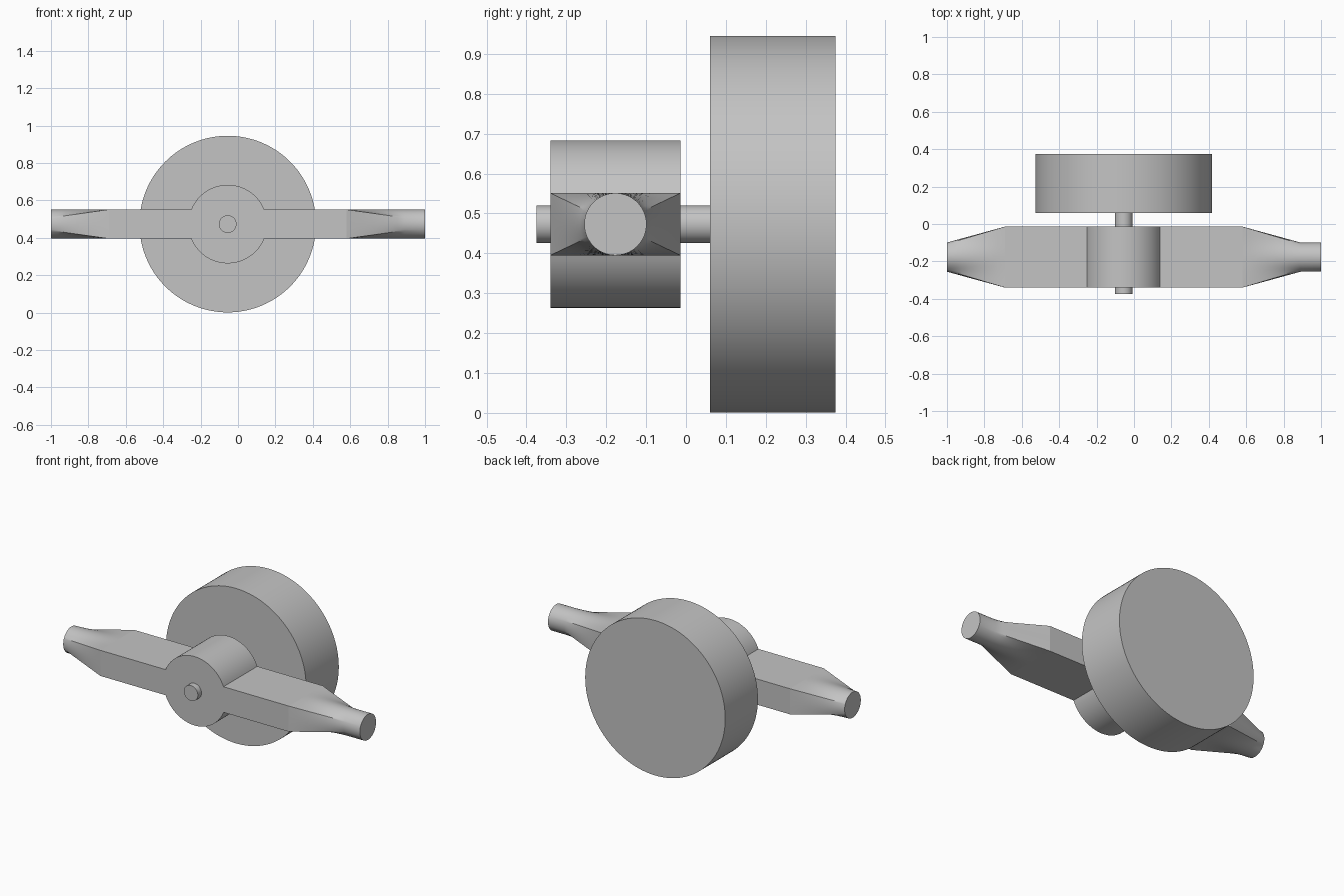
import bpy, bmesh, math
from mathutils import Matrix

cube = bpy.data.objects.get("Cube")
if cube:
    bpy.data.objects.remove(cube, do_unlink=True)

grey = bpy.data.materials.new("plain grey")
grey.use_nodes = True
colour = (0.55, 0.55, 0.55, 1)
grey.diffuse_color = colour
grey.node_tree.nodes["Principled BSDF"].inputs["Base Color"].default_value = colour

AXIS_X, AXIS_Z = -0.055, 0.473       # wheel axle
BAR_Y, HALF_Y, HALF_Z = -0.177, 0.163, 0.078
TIP_R = HALF_Z
HUB_R = 0.21


def finish(bm, name):
    bmesh.ops.recalc_face_normals(bm, faces=bm.faces)
    mesh = bpy.data.meshes.new(name)
    bm.to_mesh(mesh)
    bm.free()
    mesh.materials.append(grey)
    obj = bpy.data.objects.new(name, mesh)
    bpy.context.collection.objects.link(obj)
    bpy.ops.object.select_all(action='DESELECT')
    obj.select_set(True)
    bpy.context.view_layer.objects.active = obj
    bpy.ops.object.shade_smooth_by_angle(angle=math.radians(20))
    return obj


def disc(name, radius, y0, y1, sides):
    bm = bmesh.new()
    place = Matrix.Translation((AXIS_X, (y0 + y1) / 2, AXIS_Z)) @ Matrix.Rotation(math.pi / 2, 4, 'X')
    bmesh.ops.create_cone(bm, cap_ends=True, segments=sides, radius1=radius,
                          radius2=radius, depth=y1 - y0, matrix=place)
    return finish(bm, name)


def ring(bm, x, roundness):
    """Cross-section blended from the bar's rectangle to the round tip."""
    corner = math.atan2(HALF_Z, HALF_Y)
    stops = [-corner, corner, math.pi - corner, math.pi + corner, 2 * math.pi - corner]
    verts = []
    for a, b in zip(stops, stops[1:]):
        for i in range(20):
            t = a + (b - a) * i / 20
            c, s = math.cos(t), math.sin(t)
            rect = min(HALF_Y / max(abs(c), 1e-6), HALF_Z / max(abs(s), 1e-6))
            r = rect + (TIP_R - rect) * roundness
            verts.append(bm.verts.new((x, BAR_Y + r * c, AXIS_Z + r * s)))
    return verts


def arm(name, root, taper_end, tip):
    bm = bmesh.new()
    steps = 8
    rings = [ring(bm, root + (taper_end - root) * k / steps, k / steps) for k in range(steps + 1)]
    if tip != taper_end:
        rings.append(ring(bm, tip, 1))
    for a, b in zip(rings, rings[1:]):
        for i in range(len(a)):
            j = (i + 1) % len(a)
            bm.faces.new((a[i], a[j], b[j], b[i]))
    bm.faces.new(rings[-1])
    return finish(bm, name)


# Wheel and its axle
disc("wheel", 0.472, 0.06, 0.375, 128)
disc("axle", 0.047, -0.375, 0.07, 48)

# Hub and flat bar as one extruded outline
ROOT_L, ROOT_R = -0.69, 0.58
bite = math.asin(HALF_Z / HUB_R)
outline = [(ROOT_R, -HALF_Z), (ROOT_R, HALF_Z)]
for start in (bite, math.pi + bite):
    for i in range(41):
        t = start + (math.pi - 2 * bite) * i / 40
        outline.append((AXIS_X + HUB_R * math.cos(t), HUB_R * math.sin(t)))
    if start == bite:
        outline += [(ROOT_L, HALF_Z), (ROOT_L, -HALF_Z)]
bm = bmesh.new()
face = bm.faces.new([bm.verts.new((x, BAR_Y - HALF_Y, AXIS_Z + z)) for x, z in outline])
grown = bmesh.ops.extrude_face_region(bm, geom=[face])["geom"]
bmesh.ops.translate(bm, vec=(0, 2 * HALF_Y, 0),
                    verts=[v for v in grown if isinstance(v, bmesh.types.BMVert)])
finish(bm, "hub_and_bar")

# Tapering arms, the left one with a straight round end
arm("right_arm", ROOT_L, -1.0, -1.0)
arm("left_arm", ROOT_R, 0.89, 1.0)
